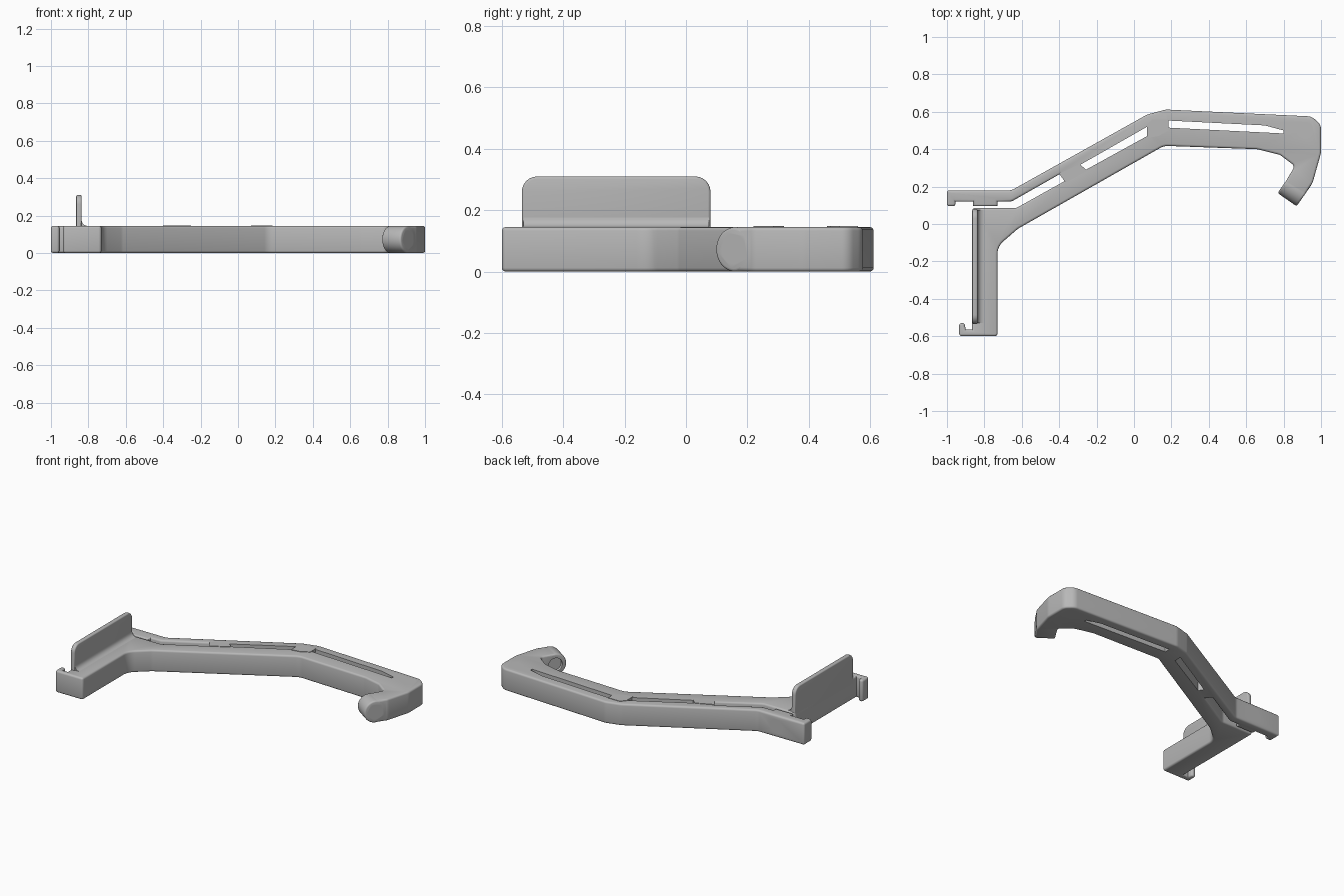
import bpy, bmesh, math
from mathutils import Vector, Matrix

cube = bpy.data.objects.get("Cube")
if cube:
    bpy.data.objects.remove(cube, do_unlink=True)

H = 0.145
GREY = bpy.data.materials.new("matte grey")
GREY.use_nodes = True
GREY.diffuse_color = (0.48, 0.48, 0.48, 1)
GREY.node_tree.nodes["Principled BSDF"].inputs["Base Color"].default_value = (0.48, 0.48, 0.48, 1)


def rounded(points, steps=6):
    """Expand (x, y, radius) corners into a filleted outline."""
    out = []
    for i, p in enumerate(points):
        c = Vector(p[:2])
        r = p[2] if len(p) > 2 else 0
        if not r:
            out.append(c)
            continue
        a = (Vector(points[i - 1][:2]) - c).normalized()
        b = (Vector(points[(i + 1) % len(points)][:2]) - c).normalized()
        half = a.angle(b) / 2
        mid = c + (a + b).normalized() * (r / math.sin(half))
        s = c + a * (r / math.tan(half)) - mid
        e = c + b * (r / math.tan(half)) - mid
        turn = s.angle(e)
        for k in range(steps + 1):
            t = k / steps
            out.append(mid + (s * math.sin((1 - t) * turn) + e * math.sin(t * turn)) / math.sin(turn))
    return out


def finish(name, bm):
    bmesh.ops.recalc_face_normals(bm, faces=bm.faces)
    mesh = bpy.data.meshes.new(name)
    bm.to_mesh(mesh)
    bm.free()
    mesh.materials.append(GREY)
    ob = bpy.data.objects.new(name, mesh)
    bpy.context.collection.objects.link(ob)
    return ob


def prism(name, points, z0, z1, bevel=0, matrix=None):
    """Extrude an outline upward and round its top and bottom rims."""
    bm = bmesh.new()
    face = bm.faces.new([bm.verts.new((p[0], p[1], z0)) for p in points])
    ext = bmesh.ops.extrude_face_region(bm, geom=[face])
    bmesh.ops.translate(bm, vec=(0, 0, z1 - z0),
                        verts=[v for v in ext["geom"] if isinstance(v, bmesh.types.BMVert)])
    bmesh.ops.recalc_face_normals(bm, faces=bm.faces)
    if bevel:
        rims = [e for e in bm.edges if abs(e.verts[0].co.z - e.verts[1].co.z) < 1e-5]
        bmesh.ops.bevel(bm, geom=rims, offset=bevel, segments=3, profile=0.5,
                        affect='EDGES', clamp_overlap=False)
    if matrix:
        bm.transform(matrix)
    return finish(name, bm)


def rod(name, start, end, radius, bevel=0):
    """Cylinder between two points."""
    start, end = Vector(start), Vector(end)
    ring = [(radius * math.cos(math.tau * k / 40), radius * math.sin(math.tau * k / 40)) for k in range(40)]
    turn = (end - start).to_track_quat('Z', 'Y').to_matrix().to_4x4()
    return prism(name, ring, 0, (end - start).length, bevel, Matrix.Translation(start) @ turn)


def combine(target, tool, operation):
    tool.hide_render = True
    mod = target.modifiers.new("combine", 'BOOLEAN')
    mod.operation, mod.solver, mod.object = operation, 'EXACT', tool
    bpy.context.view_layer.objects.active = target
    bpy.ops.object.modifier_apply(modifier=mod.name)
    bpy.data.objects.remove(tool, do_unlink=True)


# Main arm with split left end, lower column and both hooks
outline = [
    (-1, .18, .012), (-.655, .18, .06), (.07, .585, .08), (.17, .612, .08),
    (.95, .575, .06), (1, .53, .05), (1, .38, .1), (.955, .22, .06),
    (.91, .155), (.81, .225),
    (.86, .31, .02), (.78, .37, .04), (.66, .4, .1), (.16, .418, .08),
    (-.62, -.025, .08), (-.73, -.12, .09), (-.73, -.6, .015),
    (-.935, -.6, .015), (-.935, -.53, .013), (-.905, -.53, .013), (-.9, -.565),
    (-.865, -.565), (-.865, .085, .013), (-.63, .085, .05),
    (-.366, .232), (-.395, .268), (-.655, .12, .05),
    (-.73, .12), (-.73, .095), (-.86, .095), (-.86, .12),
    (-.955, .12), (-.955, .095, .013), (-1, .095, .013),
]
arm = prism("main_arm", rounded(outline), 0, H, .012)

# Rounded lug at the right tip, with its axis across the arm
axis = Vector((.82, -.57, 0)).normalized()
outer = Vector((.91, .155, H / 2))
inner = outer - axis * .122
combine(arm, rod("tip_lug", inner - axis * .001, outer + axis * .001, H / 2, .01), 'UNION')

# Long slots through the arm
slots = [
    [(-.29, .315), (.07, .52), (.07, .47), (-.27, .283)],
    [(.185, .553), (.7, .527), (.8, .5), (.8, .484), (.185, .515)],
]
for s in slots:
    combine(arm, prism("slot_cutter", s, -.1, .3), 'DIFFERENCE')

# Round holes: right eye, lug bolt with recesses, left clamp bolt with recess
holes = [
    ((.915, .5, -.1), (.915, .5, .3), .042),
    (inner - axis * .04, outer + axis * .04, .029),
    (outer - axis * .025, outer + axis * .05, .048),
    (inner - axis * .05, inner + axis * .02, .045),
    ((-.795, .05, H / 2), (-.795, .25, H / 2), .028),
    ((-.795, .145, H / 2), (-.795, .25, H / 2), .045),
]
for a, b, r in holes:
    combine(arm, rod("hole_cutter", a, b, r), 'DIFFERENCE')

# Upright plate, drawn in its own plane and stood up along y
stand = Matrix(((0, 0, 1, 0), (1, 0, 0, 0), (0, 1, 0, 0), (0, 0, 0, 1)))
plate = prism("upright_plate",
              rounded([(-.535, .1), (.08, .1), (.08, .31, .05), (-.535, .31, .05)]),
              -.865, -.836, .008, stand)

# Concave fillet where the plate meets the column
cove = [(-.845, .13)] + [(-.805 - .031 * math.sin(t * math.pi / 12),
                         .176 - .031 * math.cos(t * math.pi / 12)) for t in range(7)] + [(-.845, .176)]
cove.insert(1, (-.805, .13))
lay = Matrix(((1, 0, 0, 0), (0, 0, 1, 0), (0, 1, 0, 0), (0, 0, 0, 1)))
fillet = prism("plate_fillet", cove, -.53, .075, 0, lay)

# Slightly raised bridges between the slots
bridges = [
    prism("left_bridge", [(-.4, .27), (-.29, .32), (-.25, .285), (-.366, .22)], .1, H + .003),
    prism("right_bridge", [(.07, .53), (.1, .56), (.185, .56), (.185, .5), (.13, .47), (.07, .46)],
          .1, H + .003),
]

# Smooth shading with crisp edges
for ob in [arm, plate, fillet] + bridges:
    bpy.ops.object.select_all(action='DESELECT')
    ob.select_set(True)
    bpy.context.view_layer.objects.active = ob
    bpy.ops.object.shade_smooth_by_angle(angle=math.radians(35))
